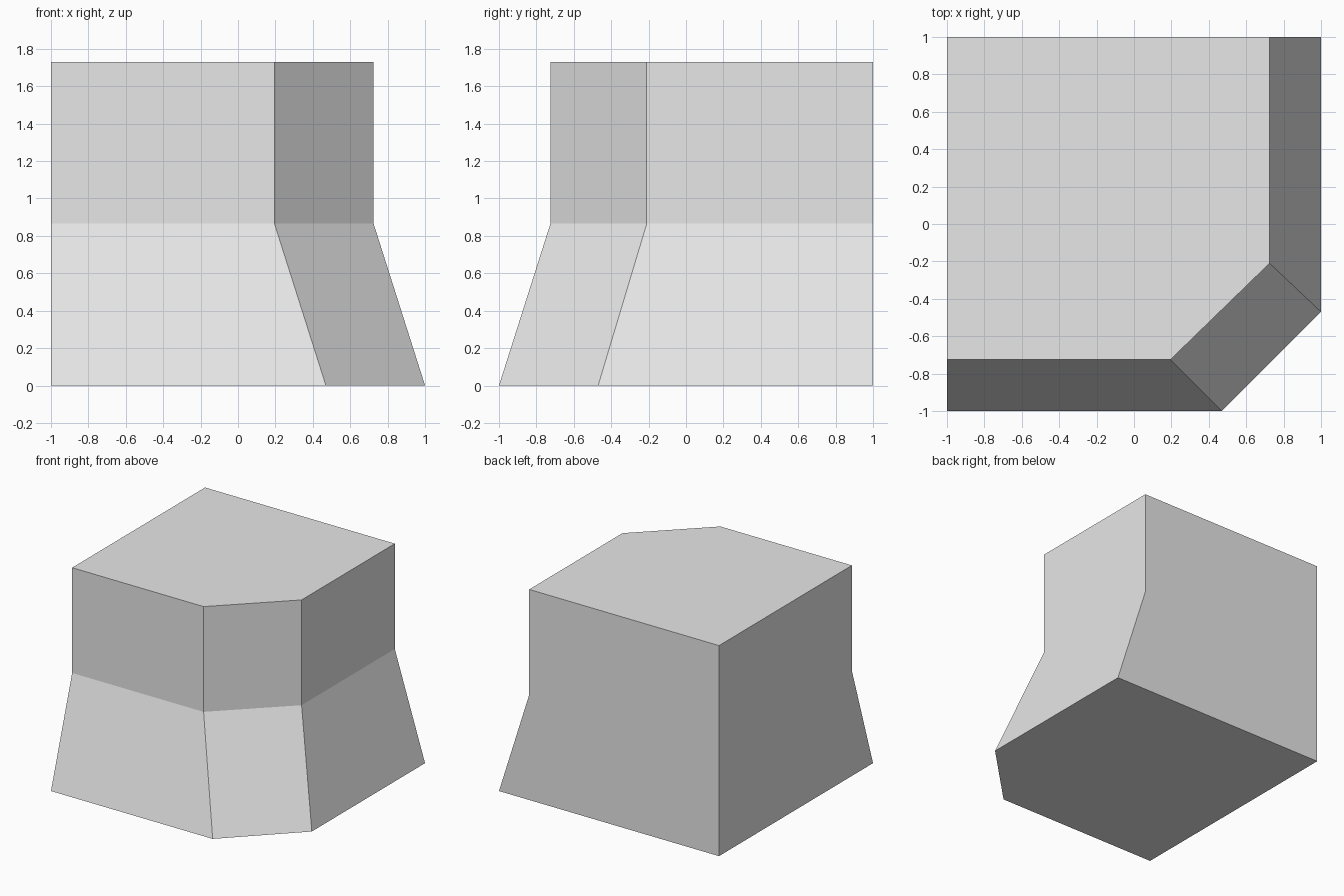
import bpy, bmesh

if "Cube" in bpy.data.objects:
    bpy.data.objects.remove(bpy.data.objects["Cube"])

# One pale grey colour
grey = bpy.data.materials.new("pale grey")
grey.diffuse_color = (0.8, 0.8, 0.8, 1)
grey.use_nodes = True
grey.node_tree.nodes["Principled BSDF"].inputs["Base Color"].default_value = grey.diffuse_color


def footprint(right, front, cut_x, cut_y):
    """Square plan with the front right corner cut off, anticlockwise."""
    return [(-1, 1), (-1, front), (cut_x, front), (right, cut_y), (right, 1)]


# Flared lower half, straight upper half; left and back stay vertical
base = footprint(1, -1, 0.47, -0.47)
neck = footprint(0.725, -0.725, 0.195, -0.21)
levels = [(base, 0), (neck, 0.865), (neck, 1.73)]

bm = bmesh.new()
rings = [[bm.verts.new((x, y, z)) for x, y in plan] for plan, z in levels]

# Walls between the levels
for low, high in zip(rings, rings[1:]):
    for i in range(5):
        j = (i + 1) % 5
        bm.faces.new((low[i], low[j], high[j], high[i]))

# Underside and top
bm.faces.new(rings[0][::-1])
bm.faces.new(rings[-1])
bmesh.ops.recalc_face_normals(bm, faces=bm.faces)

mesh = bpy.data.meshes.new("flared_corner_block")
bm.to_mesh(mesh)
bm.free()
mesh.materials.append(grey)
block = bpy.data.objects.new("flared_corner_block", mesh)
bpy.context.collection.objects.link(block)
